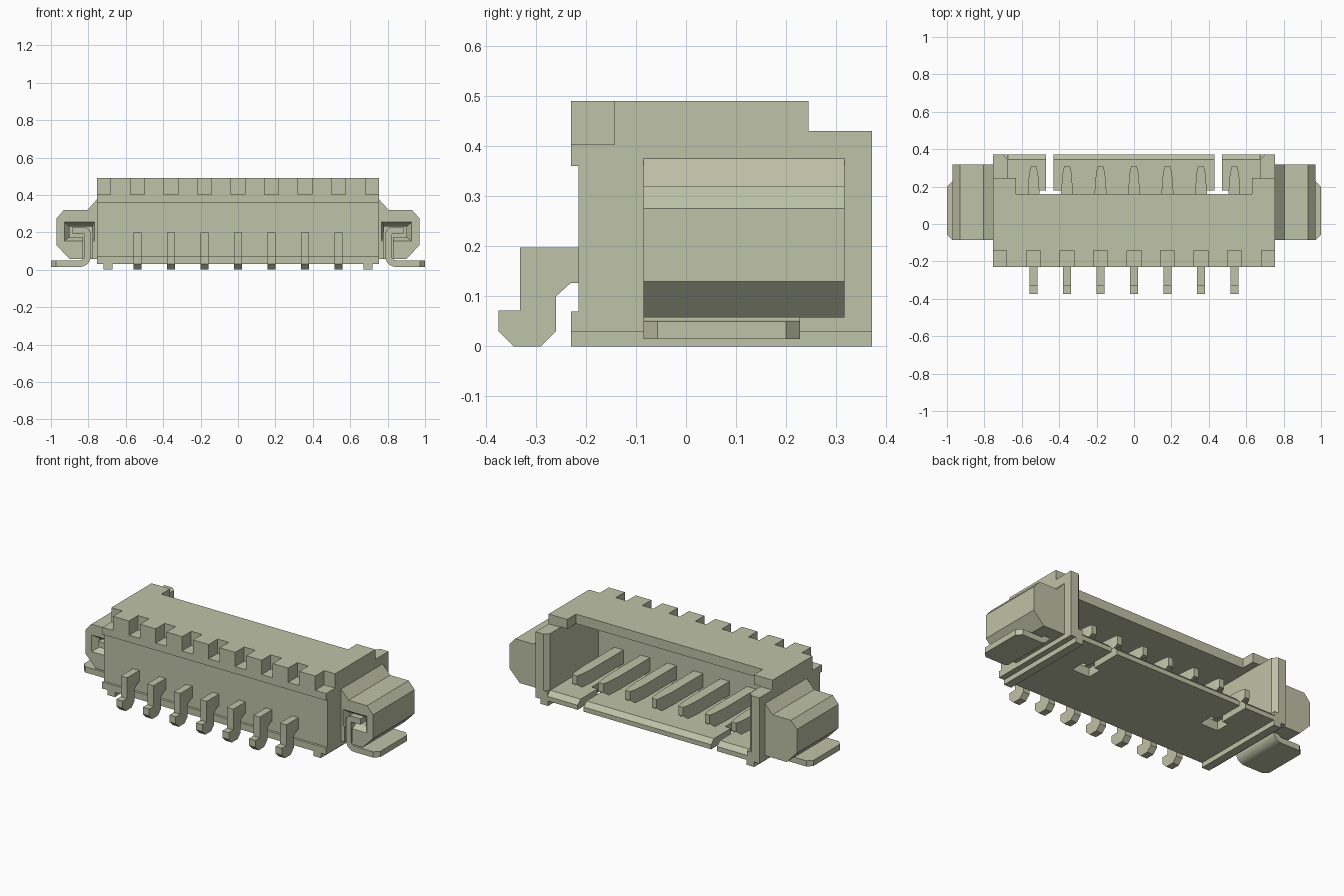
import bpy, bmesh, math
from mathutils import Vector

if "Cube" in bpy.data.objects:
    bpy.data.objects.remove(bpy.data.objects["Cube"], do_unlink=True)

mat = bpy.data.materials.new("khaki_grey")
COL = (0.52, 0.54, 0.385, 1)
mat.use_nodes = True
mat.diffuse_color = COL
bsdf = next(n for n in mat.node_tree.nodes if n.type == 'BSDF_PRINCIPLED')
bsdf.inputs["Base Color"].default_value = COL


def finish(name, bm):
    bmesh.ops.recalc_face_normals(bm, faces=bm.faces)
    me = bpy.data.meshes.new(name)
    bm.to_mesh(me)
    bm.free()
    me.materials.append(mat)
    ob = bpy.data.objects.new(name, me)
    bpy.context.collection.objects.link(ob)
    return ob


def loft(loop_a, loop_b):
    """Closed solid between two matching loops of 3D points."""
    bm = bmesh.new()
    a = [bm.verts.new(p) for p in loop_a]
    b = [bm.verts.new(p) for p in loop_b]
    n = len(a)
    bm.faces.new(a)
    bm.faces.new(b[::-1])
    for i in range(n):
        j = (i + 1) % n
        bm.faces.new((a[i], b[i], b[j], a[j]))
    return bm


def prism(name, pts, axis, lo, hi):
    """Extrude a 2D outline along the named axis."""
    place = {'x': lambda p, t: (t, p[0], p[1]),
             'y': lambda p, t: (p[0], t, p[1]),
             'z': lambda p, t: (p[0], p[1], t)}[axis]
    return finish(name, loft([place(p, lo) for p in pts], [place(p, hi) for p in pts]))


def rect(a0, a1, b0, b1):
    return [(a0, b0), (a1, b0), (a1, b1), (a0, b1)]


def box(name, x0, x1, y0, y1, z0, z1):
    return prism(name, rect(x0, x1, y0, y1), 'z', z0, z1)


def cut(ob, cutters):
    bpy.context.view_layer.objects.active = ob
    for c in cutters:
        m = ob.modifiers.new("cut", 'BOOLEAN')
        m.operation, m.solver, m.object = 'DIFFERENCE', 'EXACT', c
        bpy.ops.object.modifier_apply(modifier=m.name)
        bpy.data.objects.remove(c, do_unlink=True)


def thick_path(pts, t):
    """Outline of a strip of thickness t following a 2D path."""
    pts = [Vector(p) for p in pts]
    left, right = [], []
    for i, p in enumerate(pts):
        d0 = (p - pts[i - 1]).normalized() if i else None
        d1 = (pts[i + 1] - p).normalized() if i < len(pts) - 1 else None
        d0, d1 = d0 or d1, d1 or d0
        n0, n1 = Vector((-d0.y, d0.x)), Vector((-d1.y, d1.x))
        n = (n0 + n1).normalized()
        off = n * (t / 2 / n.dot(n0))
        left.append(p + off)
        right.append(p - off)
    return left + right[::-1]


def arc(cx, cz, r, a0, a1, n=5):
    return [(cx + r * math.cos(math.radians(a0 + (a1 - a0) * i / n)),
             cz + r * math.sin(math.radians(a0 + (a1 - a0) * i / n))) for i in range(n + 1)]


PITCH = 0.179
PIN_X = [PITCH * i for i in range(-3, 4)]

# Housing shell: side profile across the full width
housing = prism("housing", [
    (-0.23, 0.03), (-0.23, 0.07), (-0.215, 0.07), (-0.215, 0.36), (-0.23, 0.36),
    (-0.23, 0.49), (0.245, 0.49), (0.245, 0.43), (0.372, 0.43), (0.372, 0.03)],
    'x', -0.755, 0.755)

# Mating cavity, roof opening, mouth chamfers
cutters = [
    box("cavity", -0.675, 0.675, -0.12, 0.5, 0.085, 0.432),
    box("roof_opening", -0.63, 0.63, 0.16, 0.5, 0.3, 0.6),
    prism("floor_chamfer", [(0.335, 0.095), (0.4, 0.095), (0.4, 0.03)], 'x', -0.675, 0.675),
]
# Front edge notches, one above each pin and one at each corner
for x in PIN_X:
    cutters.append(box("notch", x - 0.037, x + 0.037, -0.3, -0.143, 0.403, 0.6))
for s in (-1, 1):
    cutters += [
        box("corner_notch", *sorted((s * 0.682, s * 0.8)), -0.3, -0.143, 0.403, 0.6),
        prism("wall_chamfer", [(s * 0.665, 0.335), (s * 0.665, 0.4), (s * 0.73, 0.4)], 'z', 0.086, 0.6),
        box("floor_slot", *sorted((s * 0.43, s * 0.47)), 0.15, 0.5, 0, 0.2),
        box("floor_window", *sorted((s * 0.39, s * 0.51)), 0.09, 0.18, 0, 0.2),
    ]
cut(housing, cutters)

# Contacts: bent solder tail outside, tapered blade inside
TAIL = [(-0.375, 0.072), (-0.332, 0.072), (-0.332, 0.198), (-0.15, 0.198), (-0.15, 0.127),
        (-0.23, 0.127), (-0.26, 0.1), (-0.26, 0.03), (-0.29, 0.0), (-0.345, 0.0), (-0.375, 0.03)]
for i, x in enumerate(PIN_X, 1):
    prism(f"contact_tail_{i}", TAIL, 'x', x - 0.0215, x + 0.0215)
    blade = prism(f"contact_blade_{i}", [
        (x - 0.031, -0.14), (x + 0.031, -0.14), (x + 0.031, 0.18), (x + 0.024, 0.27),
        (x + 0.016, 0.307), (x - 0.016, 0.307), (x - 0.024, 0.27), (x - 0.031, 0.18)],
        'z', 0.115, 0.198)
    for v in blade.data.vertices:
        if v.co.y > 0.3 and v.co.z < 0.15:
            v.co.z = 0.145

# Ears, retention clips and underside ribs on both ends
EAR = [(0.74, 0.375), (0.755, 0.375), (0.805, 0.32), (0.93, 0.32), (0.97, 0.275),
       (0.97, 0.13), (0.90, 0.058), (0.74, 0.058)]
CLIP = ([(1.0, 0.0325)] + arc(0.845, 0.0725, 0.04, 270, 180)
        + arc(0.825, 0.19, 0.02, 180, 90, 3) + [(0.885, 0.21)])

for s, side in ((1, "left"), (-1, "right")):
    def flip(pts):
        return [(s * p[0], p[1]) for p in pts]

    ear = prism(f"{side}_ear", flip(EAR), 'y', -0.085, 0.317)
    mouth = finish("pocket_mouth", loft(
        [(s * a, -0.09, b) for a, b in rect(0.765, 0.933, 0.15, 0.258)],
        [(s * a, -0.05, b) for a, b in rect(0.78, 0.90, 0.175, 0.23)]))
    pocket = prism("pocket", flip(rect(0.78, 0.90, 0.175, 0.23)), 'y', -0.1, 0.235)
    slot = prism("pocket_slot", flip(rect(0.778, 0.83, 0.0, 0.2)), 'y', -0.1, 0.235)
    cut(ear, [mouth, pocket, slot])

    clip = prism(f"{side}_clip", flip(thick_path(CLIP, 0.035)), 'y', -0.085, 0.228)
    bm = bmesh.new()
    bm.from_mesh(clip.data)
    corners = [e for e in bm.edges if all(abs(v.co.x) > 0.99 for v in e.verts)
               and abs(e.verts[0].co.y - e.verts[1].co.y) < 1e-4]
    bmesh.ops.bevel(bm, geom=corners, offset=0.028, segments=1, affect='EDGES')
    bm.to_mesh(clip.data)
    bm.free()
    bpy.ops.object.select_all(action='DESELECT')
    clip.select_set(True)
    bpy.context.view_layer.objects.active = clip
    bpy.ops.object.shade_smooth_by_angle(angle=math.radians(32))

    box(f"{side}_rib", *sorted((s * 0.67, s * 0.72)), -0.23, 0.372, 0.0, 0.032)
